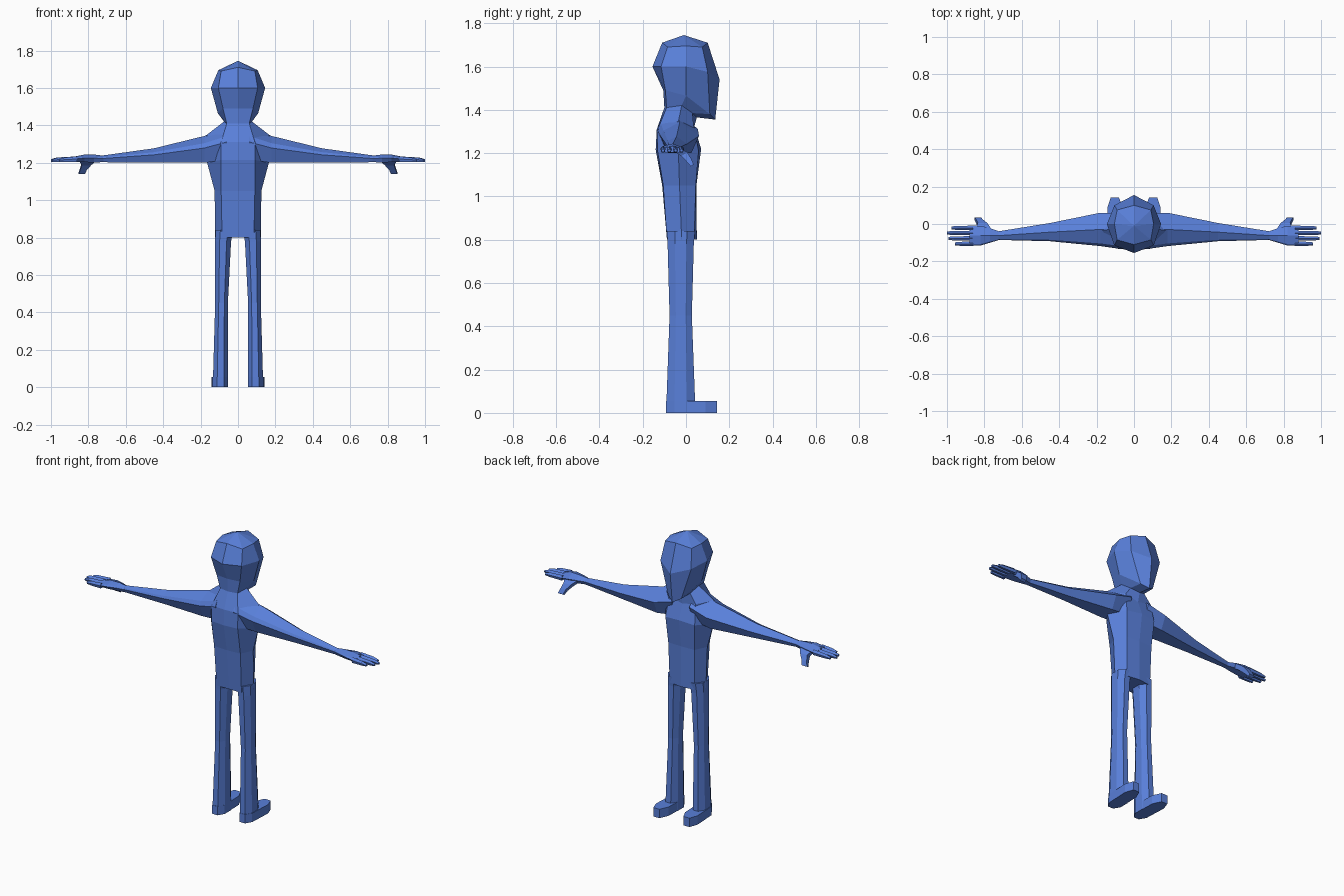
import bpy, bmesh
from mathutils import Vector

if "Cube" in bpy.data.objects:
    bpy.data.objects.remove(bpy.data.objects["Cube"])

blue = bpy.data.materials.new("body blue")
blue.diffuse_color = (0.1, 0.215, 0.70, 1)
blue.use_nodes = True
blue.node_tree.nodes["Principled BSDF"].inputs["Base Color"].default_value = blue.diffuse_color


def loft(name, rings, mirror=False):
    """Skin a stack of equal-sized rings, cap both ends, keep flat faces."""
    bm = bmesh.new()
    rows = [[bm.verts.new(p) for p in r] for r in rings]
    n = len(rows[0])
    for a, b in zip(rows, rows[1:]):
        for i in range(n):
            j = (i + 1) % n
            bm.faces.new((a[i], a[j], b[j], b[i]))
    bm.faces.new(rows[0])
    bm.faces.new(rows[-1][::-1])
    bmesh.ops.remove_doubles(bm, verts=bm.verts, dist=0.0005)
    bmesh.ops.recalc_face_normals(bm, faces=bm.faces)
    me = bpy.data.meshes.new(name)
    bm.to_mesh(me)
    bm.free()
    me.materials.append(blue)
    ob = bpy.data.objects.new(name, me)
    bpy.context.collection.objects.link(ob)
    if mirror:
        # centre plane at x = 0 because the object origin is there
        ob.modifiers.new("other side", "MIRROR")
    return ob


def full(half):
    """Complete a half ring (rear centre to front centre) symmetrically."""
    return half + [(-x, y, z) for x, y, z in half[-2:0:-1]]


def level(z, pts):
    return full([(x, y, z) for x, y in pts])


def chamfer_box(x0, x1, y0, y1, z, c=0.28):
    """Eight-sided horizontal leg section."""
    cx, cy = (x1 - x0) * c, (y1 - y0) * c
    return [(x0 + cx, y0, z), (x1 - cx, y0, z), (x1, y0 + cy, z), (x1, y1 - cy, z),
            (x1 - cx, y1, z), (x0 + cx, y1, z), (x0, y1 - cy, z), (x0, y0 + cy, z)]


def arm_ring(x, y0, y1, z0, z1, f=0.55):
    """Six-sided upright section with a ridge on top and a flat underside."""
    h, m, w = z0 + (z1 - z0) * f, (y0 + y1) / 2, y1 - y0
    return [(x, m, z1), (x, y0 + w * .08, h + (z1 - h) * .4), (x, y0, h),
            (x, y0 + w * .2, z0), (x, y1 - w * .2, z0), (x, y1, h)]


# Head: faceted skull, pointed face and jaw, sloping into the neck
neck = full([(0, -.10, 1.41), (.06, -.09, 1.41), (.075, -.02, 1.42), (.05, .03, 1.385), (0, .05, 1.365)])
loft("head", [
    [(0, -.01, 1.745)] * 8,
    full([(0, -.11, 1.71), (.09, -.085, 1.69), (.105, 0, 1.695), (.09, .075, 1.69), (0, .10, 1.71)]),
    full([(0, -.155, 1.60), (.105, -.115, 1.60), (.145, 0, 1.60), (.105, .10, 1.575), (0, .155, 1.54)]),
    full([(0, -.105, 1.49), (.08, -.095, 1.49), (.108, 0, 1.465), (.045, .11, 1.38), (0, .135, 1.355)]),
    neck])

# Torso: neck base, shoulders, chest, waist and hips
loft("torso", [
    neck,
    full([(0, -.135, 1.31), (.09, -.13, 1.31), (.17, -.035, 1.347), (.09, .035, 1.33), (0, .035, 1.31)]),
    full([(0, -.14, 1.215), (.09, -.132, 1.215), (.165, -.035, 1.20), (.10, .058, 1.21), (0, .07, 1.22)]),
    level(1.05, [(0, -.11), (.09, -.105), (.125, -.03), (.09, .045), (0, .048)]),
    level(.80, [(0, -.088), (.085, -.088), (.122, -.02), (.085, .038), (0, .05)])])

# Arms: wide at the shoulder, tapering to a thin wrist
loft("arm", [
    arm_ring(.06, -.135, .055, 1.215, 1.39),
    arm_ring(.18, -.118, .06, 1.20, 1.343),
    arm_ring(.45, -.092, .005, 1.20, 1.277),
    arm_ring(.73, -.085, -.04, 1.203, 1.238)], True)

# Palms
loft("palm", [
    arm_ring(.72, -.085, -.04, 1.203, 1.238),
    arm_ring(.77, -.10, -.022, 1.202, 1.244),
    arm_ring(.82, -.115, -.01, 1.203, 1.244),
    arm_ring(.88, -.117, -.008, 1.203, 1.232)], True)

# Four fingers: centre y, tip x
for label, y, tip in (("index", -.021, .975), ("middle", -.048, 1.0),
                      ("ring", -.077, .992), ("little", -.106, .957)):
    loft(label + "_finger", [
        arm_ring(.86, y - .012, y + .012, 1.203, 1.234),
        arm_ring(tip - .03, y - .011, y + .011, 1.203, 1.228),
        arm_ring(tip, y - .008, y + .008, 1.205, 1.219)], True)


# Thumbs: hang forward and down from the palm
def thumb_ring(x0, x1, y, z, t):
    return [(x0, y - t, z - t * .6), (x1, y - t, z - t * .6),
            (x1, y + t, z + t * .6), (x0, y + t, z + t * .6)]


loft("thumb", [
    thumb_ring(.76, .85, -.045, 1.218, .014),
    thumb_ring(.785, .835, -.008, 1.195, .014),
    thumb_ring(.808, .843, .013, 1.168, .011),
    thumb_ring(.818, .853, .029, 1.143, .007)], True)

# Legs: start inside the hips and run to the ground
loft("leg", [
    chamfer_box(.025, .121, -.088, .042, .84),
    chamfer_box(.037, .122, -.085, .036, .78),
    chamfer_box(.054, .122, -.076, .027, .45),
    chamfer_box(.053, .135, -.092, .044, 0)], True)

# Feet: flat slab with a narrowed toe
sole = [(.076, -.092), (.112, -.092), (.135, -.054), (.142, .09), (.124, .143),
        (.082, .143), (.058, .09), (.053, -.054)]
loft("foot", [[(x, y, z) for x, y in sole] for z in (0, .055)], True)
